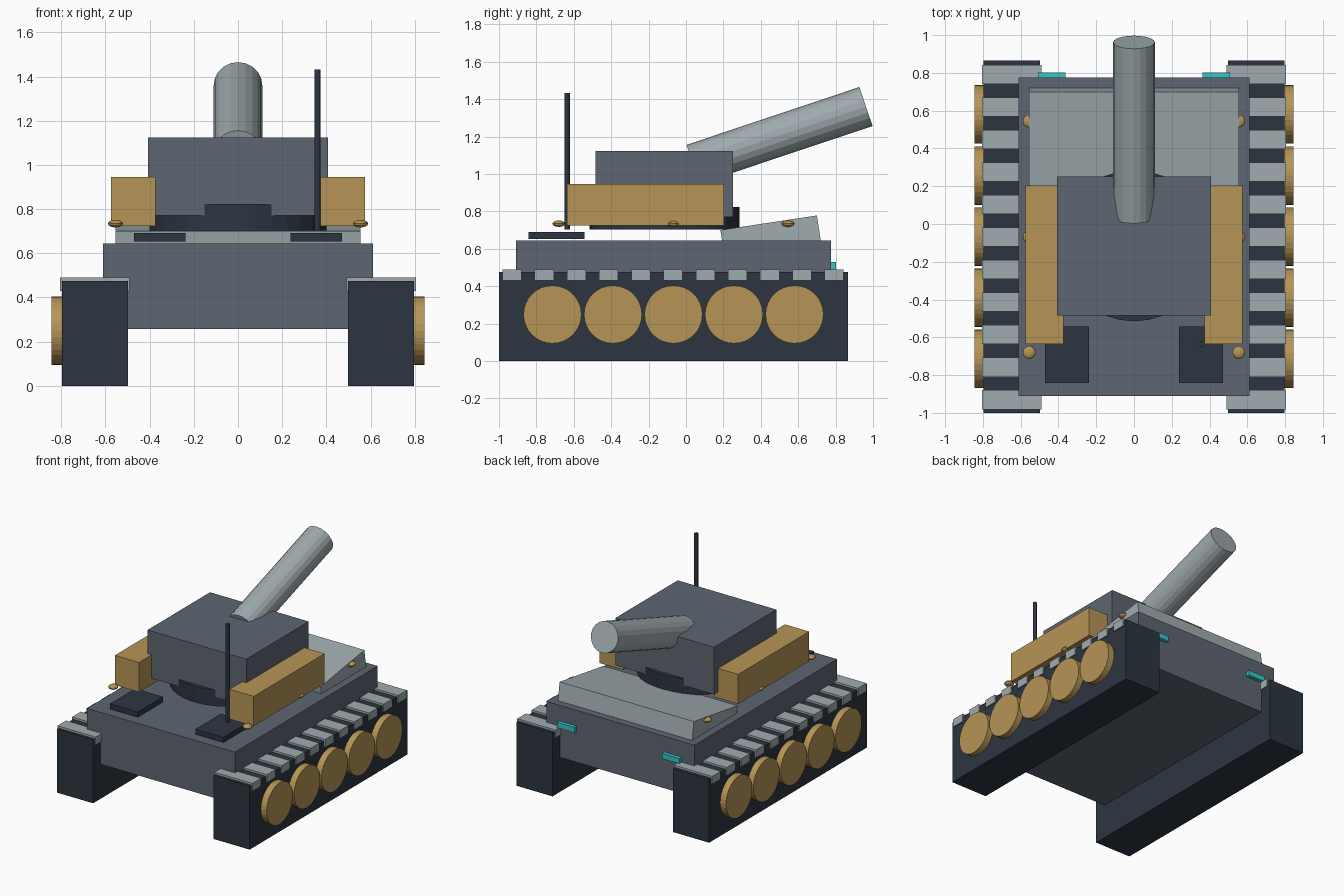
import bpy
from math import radians, pi

cube = bpy.data.objects.get("Cube")
if cube:
    bpy.data.objects.remove(cube, do_unlink=True)


def material(name, r, g, b):
    m = bpy.data.materials.new(name)
    m.use_nodes = True
    m.diffuse_color = (r, g, b, 1)
    m.node_tree.nodes["Principled BSDF"].inputs["Base Color"].default_value = (r, g, b, 1)
    return m


slate = material("slate grey", 0.112, 0.133, 0.168)
navy = material("dark navy", 0.026, 0.036, 0.053)
pale = material("pale grey", 0.35, 0.41, 0.43)
tan = material("tan", 0.47, 0.30, 0.092)
teal = material("teal", 0.04, 0.56, 0.56)


def finish(name, mat):
    ob = bpy.context.object
    ob.name = ob.data.name = name
    ob.data.materials.append(mat)
    return ob


def box(name, mat, x, y, z, tilt=0):
    """Box between (low, high) pairs, optionally tilted about x."""
    spans = (x, y, z)
    bpy.ops.mesh.primitive_cube_add(
        size=1, location=[(a + b) / 2 for a, b in spans], rotation=(tilt, 0, 0))
    ob = finish(name, mat)
    ob.scale = [b - a for a, b in spans]
    return ob


def rod(name, mat, radius, depth, centre, sides, rotation=(0, 0, 0)):
    bpy.ops.mesh.primitive_cylinder_add(
        vertices=sides, radius=radius, depth=depth, location=centre, rotation=rotation)
    return finish(name, mat)


def side_span(side, inner, outer):
    return sorted((side * inner, side * outer))


# Hull and sloped deck plate
box("hull", slate, (-0.612, 0.612), (-0.91, 0.775), (0.257, 0.645))
box("sloped_plate", pale, (-0.555, 0.555), (0.193, 0.715), (0.58, 0.74), radians(8.6))

# Turret with its ring, gun barrel and aerial
rod("turret_ring", navy, 0.40, 0.12, (0, -0.115, 0.763), 32)
box("turret", slate, (-0.408, 0.408), (-0.485, 0.252), (0.77, 1.123))
rod("gun_barrel", pale, 0.11, 0.975, (0, 0.50, 1.206), 20, (radians(-71.5), 0, 0))
rod("aerial", navy, 0.014, 0.73, (0.36, -0.635, 1.067), 12)

for side, label in ((1, "left"), (-1, "right")):
    # Track block with cleats along the top
    box(f"{label}_track", navy, side_span(side, 0.498, 0.797), (-1, 0.865), (0, 0.475))
    for i in range(11):
        y = -0.93 + i * 0.1722
        box(f"{label}_cleat_{i + 1}", pale, side_span(side, 0.49, 0.806),
            (y - 0.051, y + 0.051), (0.43, 0.49))

    # Road wheels
    for i in range(5):
        rod(f"{label}_wheel_{i + 1}", tan, 0.155, 0.12,
            (side * 0.785, -0.714 + i * 0.3235, 0.249), 32, (0, pi / 2, 0))

    # Stowage box, engine hatch and headlight
    box(f"{label}_stowage_box", tan, side_span(side, 0.374, 0.574), (-0.635, 0.203), (0.724, 0.946))
    box(f"{label}_hatch", navy, side_span(side, 0.238, 0.47), (-0.843, -0.543), (0.653, 0.691))
    box(f"{label}_headlight", teal, side_span(side, 0.362, 0.507), (0.765, 0.802), (0.488, 0.528))

    # Flattened rivets
    for i in range(3):
        bpy.ops.mesh.primitive_uv_sphere_add(
            segments=16, ring_count=8, radius=0.034,
            location=(side * 0.555, -0.68 + i * 0.6125, 0.734))
        finish(f"{label}_rivet_{i + 1}", tan).scale.z = 0.5
